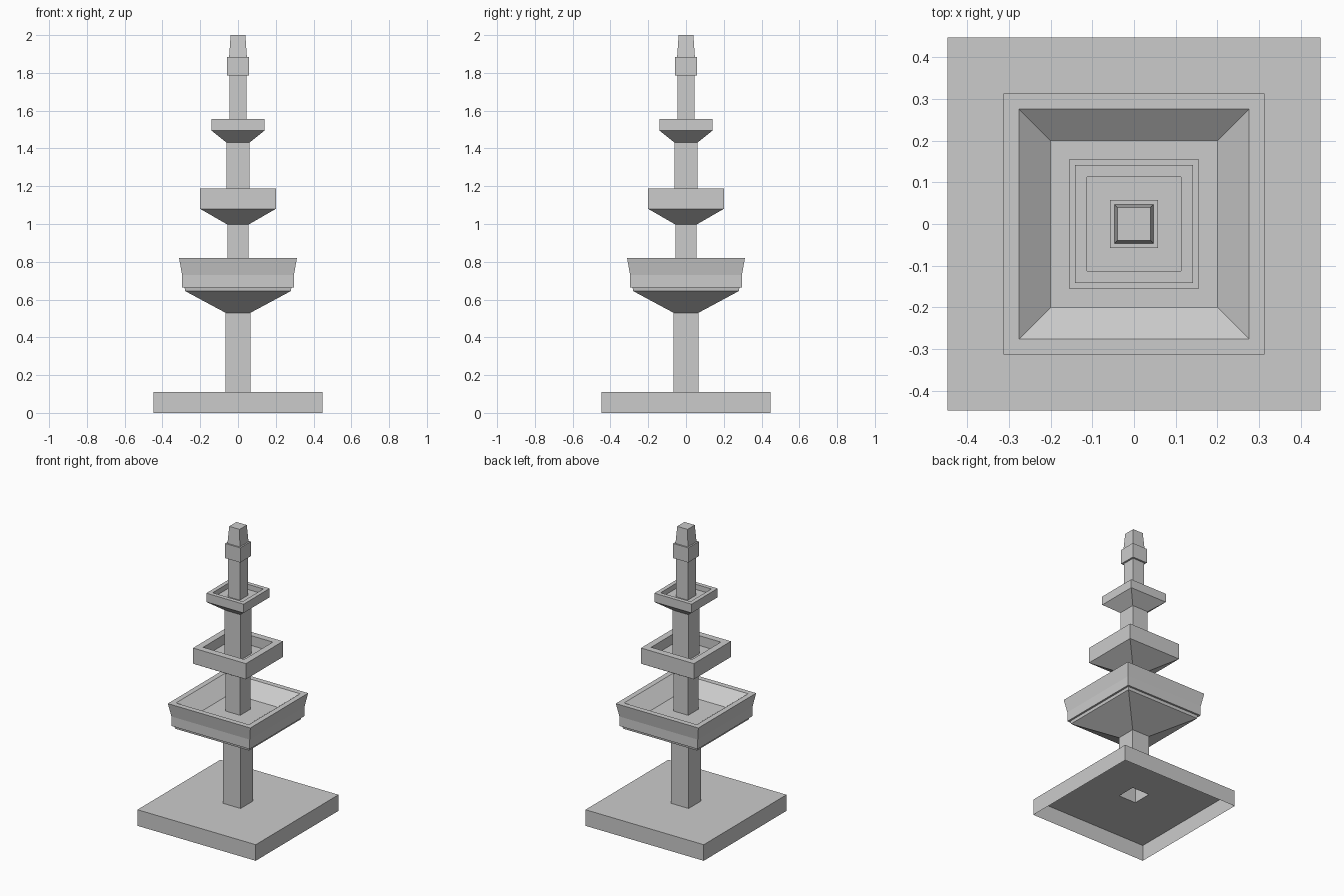
import bpy
import bmesh

cube = bpy.data.objects.get("Cube")
if cube:
    bpy.data.objects.remove(cube, do_unlink=True)

# One plain stone colour
stone = bpy.data.materials.new("grey_stone")
stone.use_nodes = True
colour = (0.6, 0.6, 0.6, 1.0)
stone.diffuse_color = colour
stone.node_tree.nodes["Principled BSDF"].inputs["Base Color"].default_value = colour

CORNERS = ((-1, -1), (1, -1), (1, 1), (-1, 1))


def square_turned(name, profile, cap=False):
    """Sweep a (half width, height) profile around a square, as an open shell."""
    bm = bmesh.new()
    rings = [[bm.verts.new((x * half, y * half, z)) for x, y in CORNERS]
             for half, z in profile]
    for low, high in zip(rings, rings[1:]):
        for i in range(4):
            j = (i + 1) % 4
            bm.faces.new((low[i], low[j], high[j], high[i]))
    if cap:
        bm.faces.new(rings[-1])
    mesh = bpy.data.meshes.new(name)
    bm.to_mesh(mesh)
    bm.free()
    mesh.materials.append(stone)
    obj = bpy.data.objects.new(name, mesh)
    bpy.context.collection.objects.link(obj)
    return obj


# Half widths of the four column sections, and the floor height of each basin
LOWER, MIDDLE, UPPER, SPIRE = 0.066, 0.056, 0.061, 0.045
LOWER_FLOOR, MIDDLE_FLOOR, UPPER_FLOOR = 0.74, 1.12, 1.52

# Hollow plinth, open underneath and into the column
square_turned("base", [(0.447, 0), (0.447, 0.11), (LOWER, 0.11)])

# Column sections
square_turned("lower_column", [(LOWER, 0.11), (LOWER, 0.53)])
square_turned("middle_column", [(MIDDLE, LOWER_FLOOR), (MIDDLE, 0.997)])
square_turned("upper_column", [(UPPER, MIDDLE_FLOOR), (UPPER, 1.431)])
square_turned("spire", [(SPIRE, UPPER_FLOOR), (SPIRE, 1.785)])

# Large basin with stepped, flared sides and a sloping inside
square_turned("lower_basin", [
    (LOWER, 0.53), (0.28, 0.645), (0.283, 0.665), (0.296, 0.665),
    (0.296, 0.73), (0.312, 0.82), (0.276, 0.82),
    (0.175, LOWER_FLOOR), (MIDDLE, LOWER_FLOOR)])

# Two smaller basins with upright sides
square_turned("middle_basin", [
    (MIDDLE, 0.997), (0.2, 1.08), (0.2, 1.187), (0.155, 1.187),
    (0.155, MIDDLE_FLOOR), (UPPER, MIDDLE_FLOOR)])
square_turned("upper_basin", [
    (UPPER, 1.431), (0.141, 1.495), (0.141, 1.555), (0.113, 1.555),
    (0.113, UPPER_FLOOR), (SPIRE, UPPER_FLOOR)])

# Collar and tapered finial
square_turned("collar", [(SPIRE, 1.785), (0.057, 1.785), (0.057, 1.885), (0.047, 1.885)])
square_turned("finial", [(0.047, 1.885), (0.039, 2.0)], cap=True)
